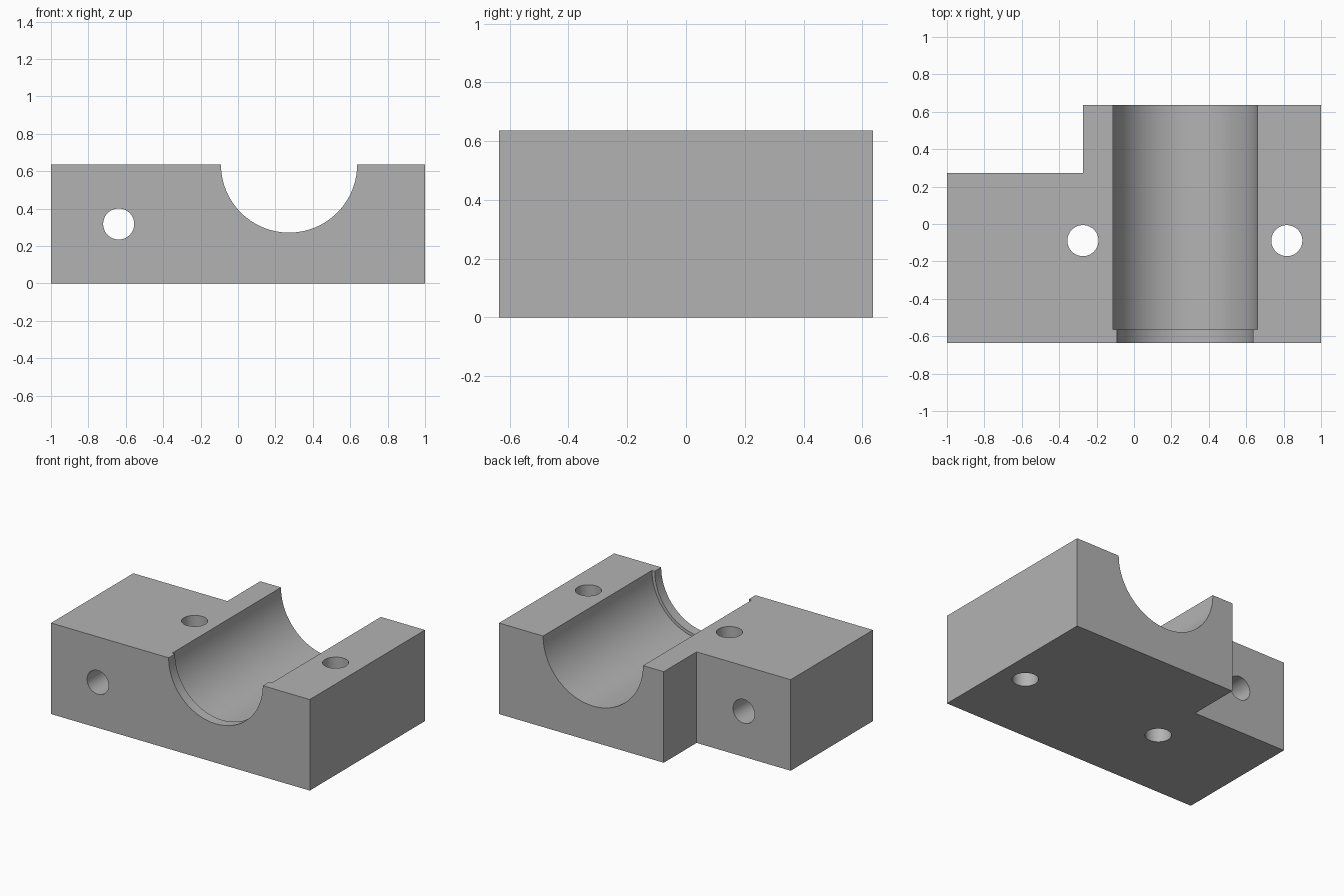
import bpy
import bmesh
from math import pi, radians

cube = bpy.data.objects.get("Cube")
if cube:
    bpy.data.objects.remove(cube, do_unlink=True)

HEIGHT = 0.636
HOLE_RADIUS = 0.083
GROOVE_X = 0.273

grey = bpy.data.materials.new("plain grey")
grey.use_nodes = True
colour = (0.45, 0.45, 0.45, 1)
grey.diffuse_color = colour
grey.node_tree.nodes["Principled BSDF"].inputs["Base Color"].default_value = colour


def extruded_block(name, outline, height):
    """Raise a flat outline into a solid standing on the floor."""
    bm = bmesh.new()
    base = bm.faces.new([bm.verts.new((x, y, 0)) for x, y in outline])
    top = bmesh.ops.extrude_face_region(bm, geom=[base])["geom"]
    bmesh.ops.translate(bm, vec=(0, 0, height),
                        verts=[v for v in top if isinstance(v, bmesh.types.BMVert)])
    bmesh.ops.recalc_face_normals(bm, faces=bm.faces)
    mesh = bpy.data.meshes.new(name)
    bm.to_mesh(mesh)
    bm.free()
    obj = bpy.data.objects.new(name, mesh)
    bpy.context.collection.objects.link(obj)
    mesh.materials.append(grey)
    return obj


def drill(target, name, radius, depth, location, along_y=False, sides=64):
    """Cut a round hole through the target, then discard the cutter."""
    bpy.ops.mesh.primitive_cylinder_add(
        vertices=sides, radius=radius, depth=depth, location=location,
        rotation=(pi / 2 if along_y else 0, 0, 0))
    cutter = bpy.context.object
    cutter.name = name
    cutter.hide_render = True
    cutter.data.materials.append(grey)
    cut = target.modifiers.new(name, "BOOLEAN")
    cut.operation = "DIFFERENCE"
    cut.solver = "EXACT"
    cut.object = cutter
    bpy.context.view_layer.objects.active = target
    bpy.ops.object.modifier_apply(modifier=name)
    bpy.data.objects.remove(cutter, do_unlink=True)


# L-shaped body
body = extruded_block("bearing_block", [
    (-1, -0.636), (1, -0.636), (1, 0.636),
    (-0.273, 0.636), (-0.273, 0.273), (-1, 0.273)], HEIGHT)

# Half-round cradle with a narrower lip at the front
drill(body, "lip_cutter", 0.364, 2, (GROOVE_X, 0, HEIGHT), True, 128)
drill(body, "cradle_cutter", 0.386, 2, (GROOVE_X, 1 - 0.565, HEIGHT), True, 128)

# Two vertical bolt holes and one cross hole
for x in (-0.273, 0.817):
    drill(body, "bolt_hole_cutter", HOLE_RADIUS, 2, (x, -0.089, HEIGHT / 2))
drill(body, "cross_hole_cutter", HOLE_RADIUS, 2, (-0.638, 0, HEIGHT / 2), True)

# Smooth bores, sharp edges
bpy.ops.object.select_all(action="DESELECT")
body.select_set(True)
bpy.context.view_layer.objects.active = body
bpy.ops.object.shade_smooth_by_angle(angle=radians(30))
